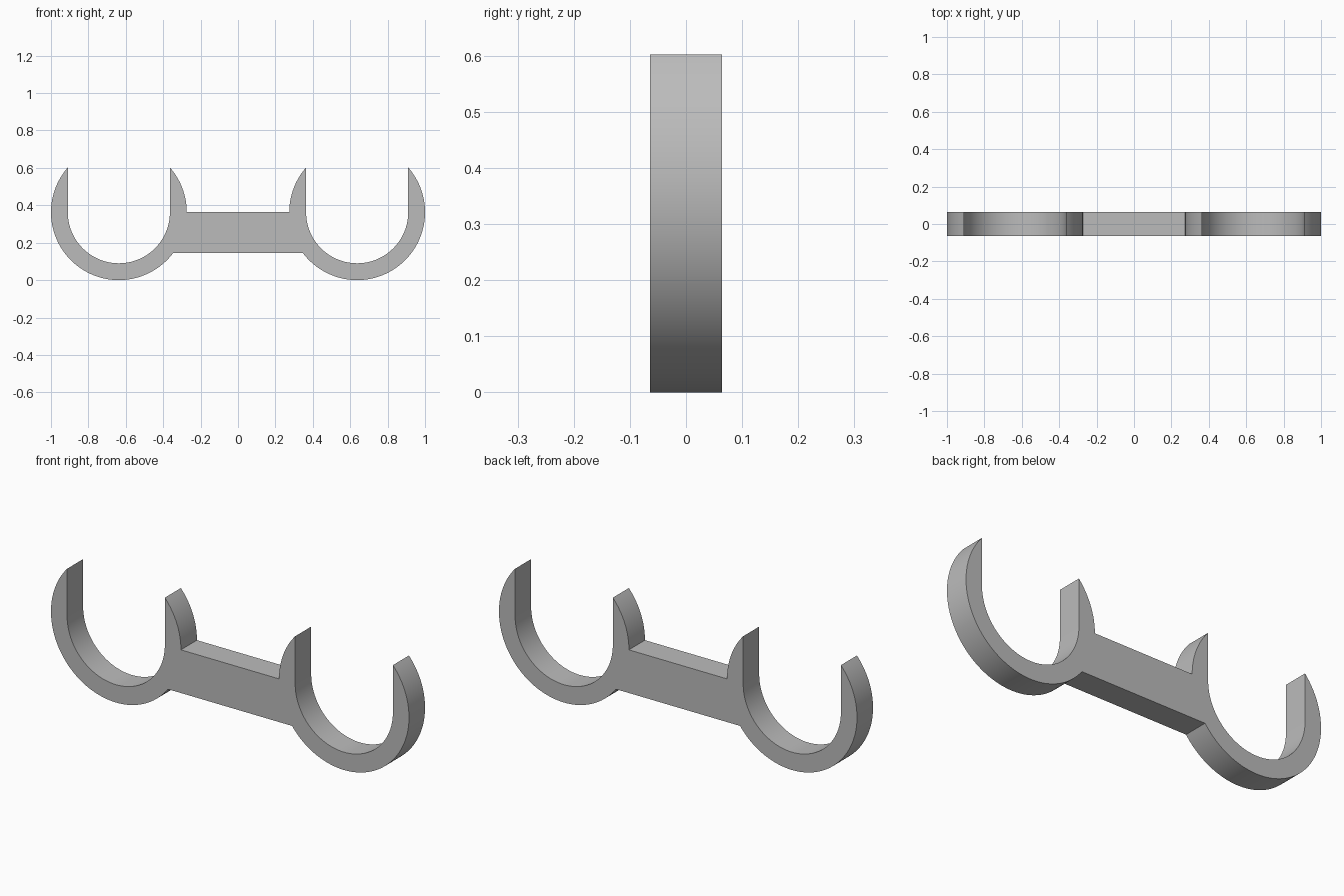
import bpy, bmesh
from math import sin, cos, asin, acos, pi

cube = bpy.data.objects.get("Cube")
if cube:
    bpy.data.objects.remove(cube)

OUTER, INNER = 0.363, 0.273        # hook radii
CX, CZ = 1 - OUTER, OUTER          # hook centre
BAR_BOTTOM = 0.145
HALF_DEPTH = 0.064
SEGMENTS = 64


def arc(radius, start, end, steps):
    """Points along an arc around the hook centre."""
    angles = [start + (end - start) * i / steps for i in range(steps + 1)]
    return [(CX + radius * cos(a), CZ + radius * sin(a)) for a in angles]


# Outline of the left half: bar underside, outer curve, tip, cradle, inner tip
joint = pi + asin((CZ - BAR_BOTTOM) / OUTER)
tip = acos(INNER / OUTER)
half = arc(OUTER, joint, 2 * pi + tip, SEGMENTS)
half += arc(INNER, 2 * pi, pi, SEGMENTS)
half += arc(OUTER, pi - tip, pi, SEGMENTS // 4)
outline = half + [(-x, z) for x, z in reversed(half)]

# Extrude the mirrored outline through the depth
bm = bmesh.new()
front = bm.faces.new([bm.verts.new((x, -HALF_DEPTH, z)) for x, z in outline])
extruded = bmesh.ops.extrude_face_region(bm, geom=[front], use_keep_orig=True)
back = [v for v in extruded["geom"] if isinstance(v, bmesh.types.BMVert)]
bmesh.ops.translate(bm, verts=back, vec=(0, 2 * HALF_DEPTH, 0))
bmesh.ops.recalc_face_normals(bm, faces=bm.faces)
mesh = bpy.data.meshes.new("double_hook_clip")
bm.to_mesh(mesh)
bm.free()

clip = bpy.data.objects.new("double_hook_clip", mesh)
bpy.context.collection.objects.link(clip)

# Plain grey finish
grey = bpy.data.materials.new("plain_grey")
grey.use_nodes = True
colour = (0.5, 0.5, 0.5, 1)
grey.diffuse_color = colour
grey.node_tree.nodes["Principled BSDF"].inputs["Base Color"].default_value = colour
mesh.materials.append(grey)

# Smooth the curves and keep the rims sharp
bpy.ops.object.select_all(action="DESELECT")
clip.select_set(True)
bpy.context.view_layer.objects.active = clip
bpy.ops.object.shade_smooth_by_angle(angle=pi / 6)
